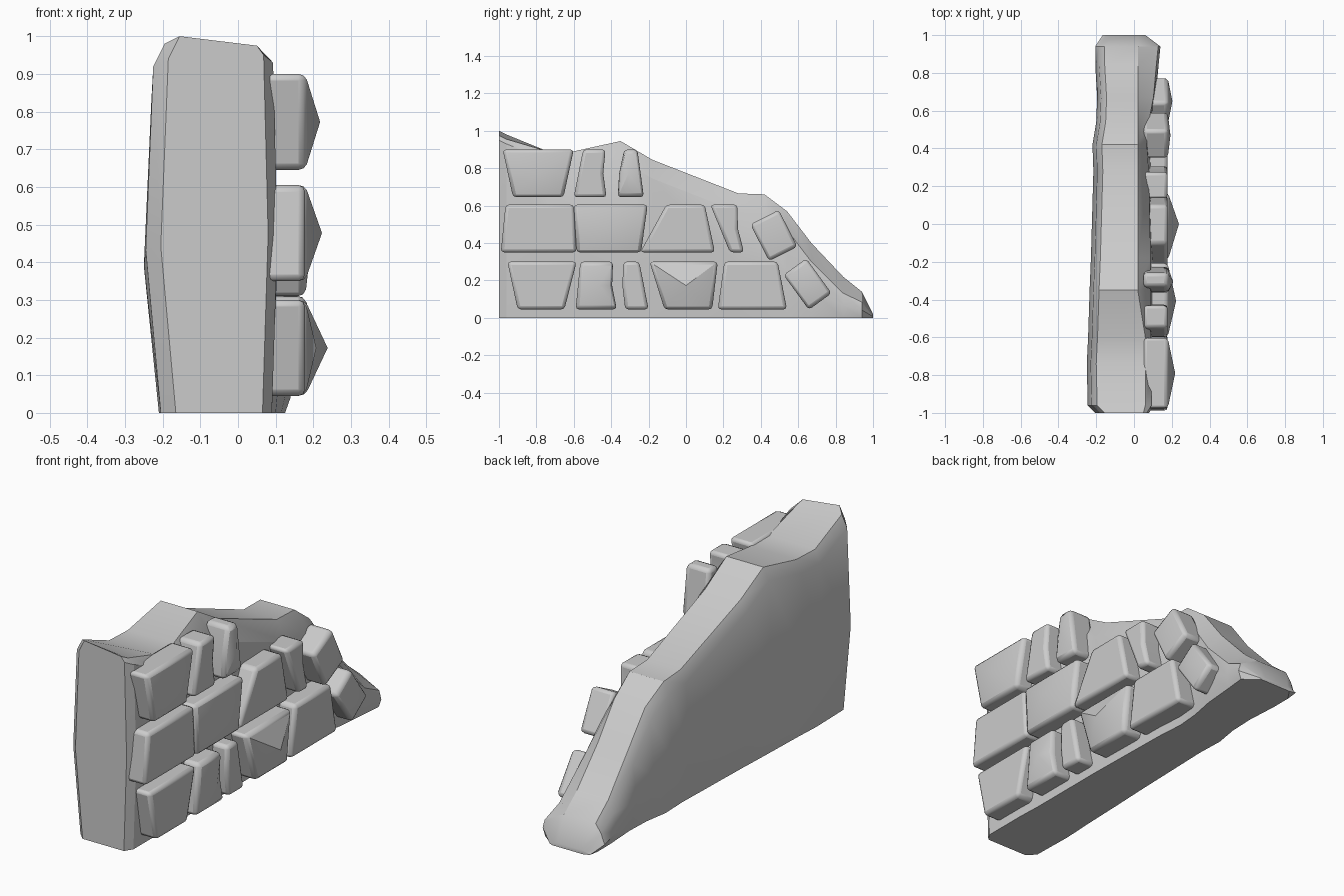
import bpy, bmesh
from mathutils import Vector, Matrix

if "Cube" in bpy.data.objects:
    bpy.data.objects.remove(bpy.data.objects["Cube"])


def make_object(name, bm, bevel):
    bmesh.ops.recalc_face_normals(bm, faces=bm.faces)
    mesh = bpy.data.meshes.new(name)
    bm.to_mesh(mesh)
    bm.free()
    ob = bpy.data.objects.new(name, mesh)
    bpy.context.collection.objects.link(ob)
    if bevel:
        mod = ob.modifiers.new("soft_edges", 'BEVEL')
        mod.width = bevel
        mod.segments = 2
        mod.limit_method = 'ANGLE'
        mod.angle_limit = 0.7
    bpy.ops.object.select_all(action='DESELECT')
    ob.select_set(True)
    bpy.context.view_layer.objects.active = ob
    bpy.ops.object.shade_smooth_by_angle(angle=0.55)


# Wall core: lofted sections of (y, top z, left x, right x)
bm = bmesh.new()
rings = []
for y, top, xl, xr in [
        (-1, 1, -.205, .08), (-.96, .98, -.245, .105), (-.74, .89, -.25, .105),
        (-.6, .89, -.243, .1), (-.35, .945, -.235, .1), (-.18, .845, -.228, .1),
        (.28, .665, -.215, .09), (.42, .66, -.22, .08), (.54, .57, -.2, .09),
        (.67, .4, -.195, .115), (.84, .22, -.205, .13), (.94, .14, -.205, .14),
        (1, .02, -.165, .06)]:
    left = top - min(.06, top * .3)                              # left chamfer height
    right = top - min(.1 if y > -.4 else .05, top * .4)          # broader right chamfer
    ridge = .06 if y < -.5 else .02
    section = [(xl + .04, 0), (xl, left * .47), (xl + .02, left), (xl + .05, top),
               (min(ridge, xr - .03), top - (.025 if y < -.9 else 0)),
               (xr - .012, right), (xr, right * .5), (xr - .015, 0)]
    rings.append([bm.verts.new((x, y, z)) for x, z in section])
for a, b in zip(rings, rings[1:]):
    for i in range(8):
        j = (i + 1) % 8
        bm.faces.new((a[i], a[j], b[j], b[i]))
bm.faces.new(rings[0])
bm.faces.new(rings[-1])
make_object("wall_core", bm, 0)


# Facing stone: (y, z) outline extruded along x, with an optional raised centre
def stone(name, outline, bulge, front=.178, back=.05):
    bm = bmesh.new()
    n = len(outline)
    inner = [bm.verts.new((back, y, z)) for y, z in outline]
    outer = [bm.verts.new((front, y, z)) for y, z in outline]
    centre = sum((Vector(p) for p in outline), Vector((0, 0))) / n
    peak = bm.verts.new((front + bulge, *centre)) if bulge else None
    for i in range(n):
        j = (i + 1) % n
        bm.faces.new((inner[i], inner[j], outer[j], outer[i]))
        if peak:
            bm.faces.new((outer[i], outer[j], peak))
    bm.faces.new(inner)
    if not peak:
        bm.faces.new(outer)
    make_object(name, bm, .018)


# Courses: bottom z, top z, then stones as
# (top y start, top y end, bottom y start, bottom y end, bulge, cracked side)
COURSES = {
    "upper": (.645, .9, [
        (-.98, -.6, -.925, -.655, .04, ''), (-.55, -.43, -.6, -.425, 0, 'R'),
        (-.33, -.26, -.365, -.225, .03, 'L')]),
    "middle": (.35, .605, [
        (-.965, -.6, -.99, -.585, 0, ''), (-.6, -.205, -.585, -.24, .045, ''),
        (-.105, .1, -.245, .155, 0, ''), (.13, .275, .235, .31, 0, 'R')]),
    "lower": (.045, .3, [
        (-.955, -.585, -.9, -.65, 0, ''), (-.565, -.39, -.59, -.37, .03, 'R'),
        (-.335, -.25, -.325, -.2, 0, 'L'), (-.195, .17, -.115, .14, .06, ''),
        (.205, .49, .17, .54, 0, '')]),
}
for course, (z0, z1, row) in COURSES.items():
    zm = (z0 + z1) / 2
    for k, (t0, t1, b0, b1, bulge, crack) in enumerate(row, 1):
        outline = [(t0, z1), (t1, z1), (b1, z0), (b0, z0)]
        if crack == 'R':
            outline.insert(2, ((t1 + b1) / 2 - .015, zm))
        elif crack == 'L':
            outline.append(((t0 + b0) / 2 - .01, zm))
        stone(f"{course}_stone_{k}", outline, bulge)

# Tilted stones that follow the slope of the broken end
for name, centre, width, height, angle, bulge in [
        ("upper_slope_stone", (.47, .44), .17, .22, .47, .015),
        ("lower_slope_stone", (.65, .18), .15, .23, .63, .025)]:
    turn = Matrix.Rotation(angle, 2)
    corners = [turn @ Vector((sy * width / 2, sz * height / 2)) + Vector(centre)
               for sy, sz in ((-1, 1), (1, 1), (1, -1), (-1, -1))]
    stone(name, corners, bulge)
